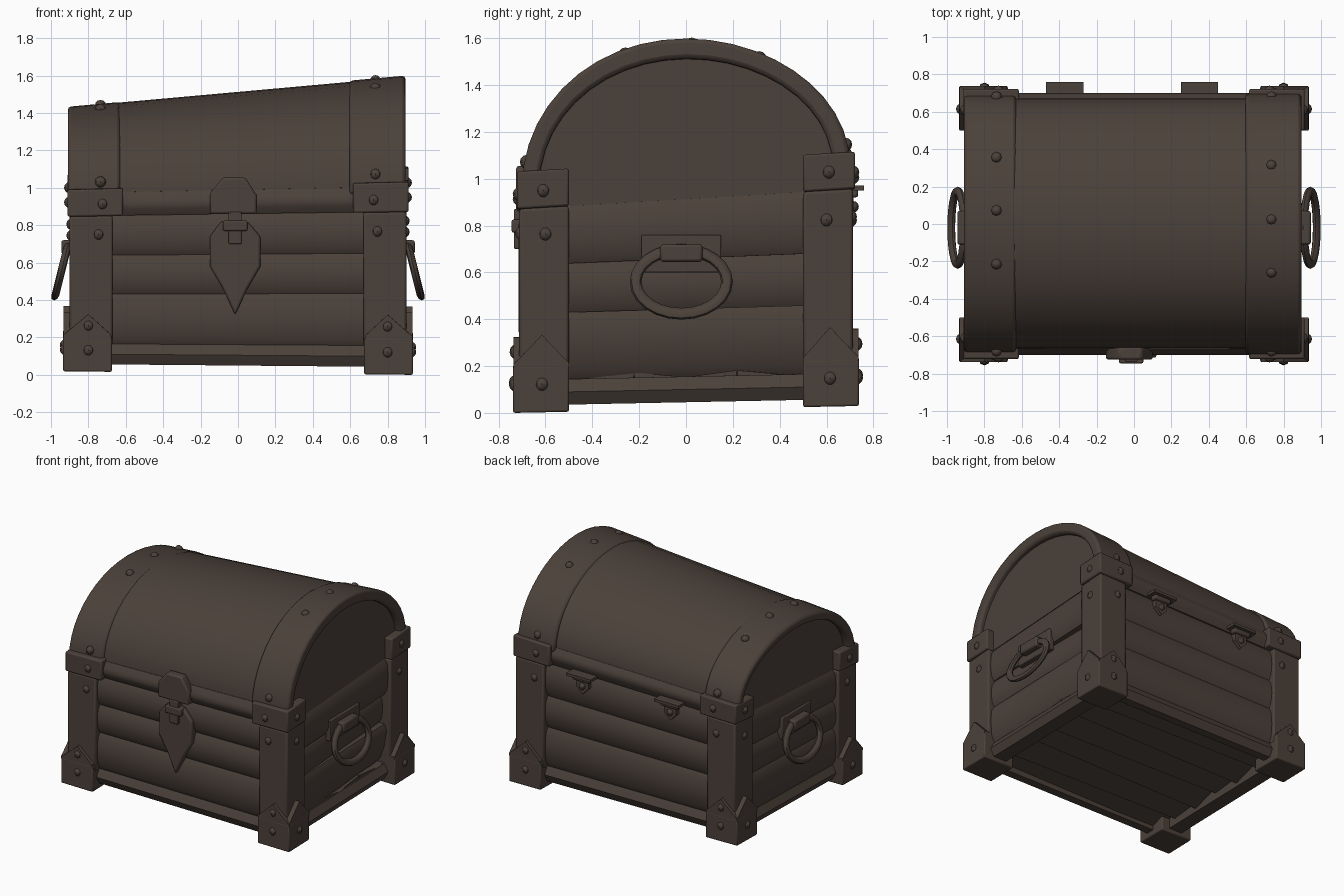
import bpy, bmesh, math
from mathutils import Matrix, Vector

if "Cube" in bpy.data.objects:
    bpy.data.objects.remove(bpy.data.objects["Cube"])

brown = bpy.data.materials.new("dark_brown")
brown.diffuse_color = (0.07, 0.052, 0.042, 1)
brown.use_nodes = True
brown.node_tree.nodes["Principled BSDF"].inputs["Base Color"].default_value = brown.diffuse_color


def warp(v):
    """Lopsided chest: the lid rises to the right and the back sits higher."""
    x, y, z = v
    t = min(z / 0.95, 1)
    fade = 1 - max(0, z - 1) / 0.6
    if z > 1:
        z = 1 + (z - 1) * (0.872 + 0.127 * x)
    return Vector((x, y, z + 0.024 * (1 - t) + x * (0.025 * t - 0.01) + y * (0.02 + 0.045 * t ** 2) * fade))


def finish(name, bm, warped=True, bevel=0):
    if warped:
        for v in bm.verts:
            v.co = warp(v.co)
    bmesh.ops.recalc_face_normals(bm, faces=bm.faces)
    me = bpy.data.meshes.new(name)
    bm.to_mesh(me)
    bm.free()
    ob = bpy.data.objects.new(name, me)
    bpy.context.collection.objects.link(ob)
    me.materials.append(brown)
    if bevel:
        m = ob.modifiers.new("bevel", 'BEVEL')
        m.width, m.segments, m.limit_method = bevel, 2, 'ANGLE'
        m.angle_limit = math.radians(40)
    bpy.ops.object.select_all(action='DESELECT')
    ob.select_set(True)
    bpy.context.view_layer.objects.active = ob
    bpy.ops.object.shade_smooth_by_angle(angle=math.radians(40))
    return ob


def prism(name, pts, axis, a, b, warped=True, bevel=0):
    """Extrude a 2D outline from a to b along x (outline y,z) or y (outline x,z)."""
    bm = bmesh.new()
    rings = []
    for k in (a, b):
        rings.append([bm.verts.new((k, p, q) if axis == 'x' else (p, k, q)) for p, q in pts])
    n = len(pts)
    for i in range(n):
        j = (i + 1) % n
        bm.faces.new((rings[0][i], rings[0][j], rings[1][j], rings[1][i]))
    bm.faces.new(rings[0])
    bm.faces.new(rings[1])
    return finish(name, bm, warped, bevel)


def box(name, x0, x1, y0, y1, z0, z1, warped=True, bevel=0):
    return prism(name, [(y0, z0), (y1, z0), (y1, z1), (y0, z1)], 'x', x0, x1, warped, bevel)


def arch(ry, rz, n=22):
    return [(ry * math.cos(math.pi * i / n), 1 + rz * math.sin(math.pi * i / n)) for i in range(n + 1)]


def bulge(d0, d, z0, z1, s):
    """Rounded plank section: inner depth d0, outer depth d, on side s."""
    return [(s * d0, z0), (s * (d - 0.03), z0), (s * (d - 0.008), z0 + 0.04), (s * d, (z0 + z1) / 2),
            (s * (d - 0.008), z1 - 0.04), (s * (d - 0.03), z1), (s * d0, z1)]


# body planks and lid rails on all four sides
levels = [0.04, 0.155, 0.44, 0.665, 0.9]
side_levels = [0.03, 0.14, 0.43, 0.645, 0.9]
for s, side in ((-1, "front"), (1, "back")):
    for i in range(4):
        prism(f"{side}_plank_{i}", bulge(0.6, 0.69, levels[i], levels[i + 1], s), 'x', -0.86, 0.86)
    prism(f"{side}_lid_rail", bulge(0.6, 0.7, 0.9, 1.035, s), 'x', -0.86, 0.86)
for s, side in ((-1, "left"), (1, "right")):
    for i in range(4):
        ob = prism(f"{side}_plank_{i}", bulge(0.74, 0.88, side_levels[i], side_levels[i + 1], s), 'y', -0.66, 0.66)
        if s > 0 and i in (1, 2):  # twisted planks: a ledge opens between them at the back
            for v in ob.data.vertices:
                if v.co.y > 0:
                    v.co.x -= 0.05 if i == 2 else 0.07 * max(0, (0.45 - v.co.z) / 0.28)

# bottom slats, tilted like louvres
for i in range(6):
    y0 = -0.66 + i * 0.22
    k = 0.012 if i % 2 else -0.012
    ob = prism(f"bottom_slat_{i}", [(y0, 0.07), (y0 + 0.215, 0.115), (y0 + 0.215, 0.15), (y0, 0.15)],
               'x', -0.84, 0.84)
    for v in ob.data.vertices:
        v.co.z += k * (1 if v.co.x > 0 else -1) * (1 if v.co.y > y0 + 0.1 else -1)

# barrel lid with recessed end panels, and metal bands
prism("lid_barrel", [(0.67, 0.9)] + arch(0.67, 0.588) + [(-0.67, 0.9)], 'x', -0.855, 0.855)
for name, x0, x1, ry, rz in (("left_band", -0.91, -0.63, 0.69, 0.591), ("right_band", 0.595, 0.895, 0.7, 0.595)):
    prism(name, arch(ry, rz) + arch(0.625, 0.508)[::-1], 'x', x0, x1, bevel=0.018)

# corner posts, lid brackets and pointed foot caps
rivet_spots = []
for sx in (-1, 1):
    for sy in (-1, 1):
        tag = ("left" if sx < 0 else "right") + ("_front" if sy < 0 else "_back")
        box(tag + "_post", sx * 0.67, sx * 0.9, sy * 0.5, sy * 0.712, 0.15, 0.9, bevel=0.012)
        box(tag + "_lid_bracket", sx * 0.615, sx * 0.912, sy * 0.5, sy * 0.722, 0.9, 1.06, bevel=0.01)
        box(tag + "_foot_cap", sx * 0.675, sx * 0.935, sy * 0.5, sy * 0.738, 0, 0.2, bevel=0.008)
        prism(tag + "_cap_point", [(sx * 0.68, 0.19), (sx * 0.93, 0.19), (sx * 0.93, 0.21), (sx * 0.8, 0.325),
              (sx * 0.68, 0.21)], 'y', sy * 0.7, sy * 0.737)
        prism(tag + "_cap_side_point", [(sy * 0.5, 0.19), (sy * 0.735, 0.19), (sy * 0.735, 0.21), (sy * 0.615, 0.335),
              (sy * 0.5, 0.21)], 'x', sx * 0.88, sx * 0.934)
        rivet_spots += [(sx * 0.725, sy * 0.71, 0.97), (sx * 0.745, sy * 0.7, 0.79),
                        (sx * 0.8, sy * 0.723, 0.26), (sx * 0.8, sy * 0.726, 0.12),
                        (sx * 0.9, sy * 0.61, 0.975), (sx * 0.888, sy * 0.6, 0.78), (sx * 0.923, sy * 0.615, 0.12)]
    for deg in (10, 63, 88, 112, 170):
        a = math.radians(deg - (4 if sx < 0 and 20 < deg < 160 else 0))
        rivet_spots.append((sx * 0.735, 0.69 * math.cos(a), 1 + 0.582 * math.sin(a)))

# rivets
bm = bmesh.new()
for p in rivet_spots:
    bmesh.ops.create_uvsphere(bm, u_segments=8, v_segments=6, radius=0.03, matrix=Matrix.Translation(warp(p)))
finish("rivets", bm, False)

# ring handles
for sx, side in ((-1, "left"), (1, "right")):
    box(side + "_handle_plate", sx * 0.85, sx * 0.895, -0.19, 0.15, 0.6, 0.76, False, 0.006)
    box(side + "_handle_mount", sx * 0.87, sx * 0.945, -0.11, 0.07, 0.645, 0.72, False, 0.012)
    bm = bmesh.new()
    N, M = 24, 8
    grid = []
    for i in range(N):
        u = 2 * math.pi * i / N
        ring = []
        for j in range(M):
            w = 2 * math.pi * j / M
            oy = (0.195 + 0.025 * math.cos(w)) * math.cos(u)
            oz = (0.137 + 0.025 * math.cos(w)) * math.sin(u)
            ring.append(bm.verts.new((sx * (0.943 - 0.25 * oz + 0.021 * math.sin(w)), oy - 0.02, 0.56 + oz)))
        grid.append(ring)
    for i in range(N):
        for j in range(M):
            k, l = (i + 1) % N, (j + 1) % M
            bm.faces.new((grid[i][j], grid[k][j], grid[k][l], grid[i][l]))
    finish(side + "_handle_ring", bm, False)

# lock and hasp
prism("hasp_plate", [(-0.15, 0.86), (0.1, 0.86), (0.1, 0.96), (0.04, 1.055), (-0.08, 1.055), (-0.15, 0.97)],
      'y', -0.66, -0.725, False, 0.012)
prism("lock_plate", [(-0.15, 0.58), (-0.15, 0.74), (-0.09, 0.82), (0.05, 0.82), (0.12, 0.74), (0.12, 0.58),
      (0.05, 0.46), (-0.015, 0.32), (-0.08, 0.46)], 'y', -0.66, -0.715, False, 0.012)
box("hasp_strap", -0.05, 0.02, -0.735, -0.68, 0.7, 0.87, False, 0.006)
box("hasp_staple", -0.08, 0.05, -0.745, -0.68, 0.77, 0.825, False, 0.008)

# back hinges
for i, x in enumerate((-0.37, 0.35)):
    box(f"hinge_leaf_{i}", x - 0.1, x + 0.1, 0.68, 0.76, 0.95, 0.97, False)
    box(f"hinge_knuckle_{i}", x - 0.07, x + 0.07, 0.68, 0.735, 0.92, 0.96, False, 0.01)
    prism(f"hinge_tab_{i}", [(x - 0.05, 0.94), (x + 0.05, 0.94), (x + 0.05, 0.87), (x, 0.82), (x - 0.05, 0.87)],
          'y', 0.67, 0.715, False)
    bm = bmesh.new()
    bmesh.ops.create_uvsphere(bm, u_segments=8, v_segments=6, radius=0.025,
                              matrix=Matrix.Translation((x, 0.713, 0.88)))
    finish(f"hinge_rivet_{i}", bm, False)
